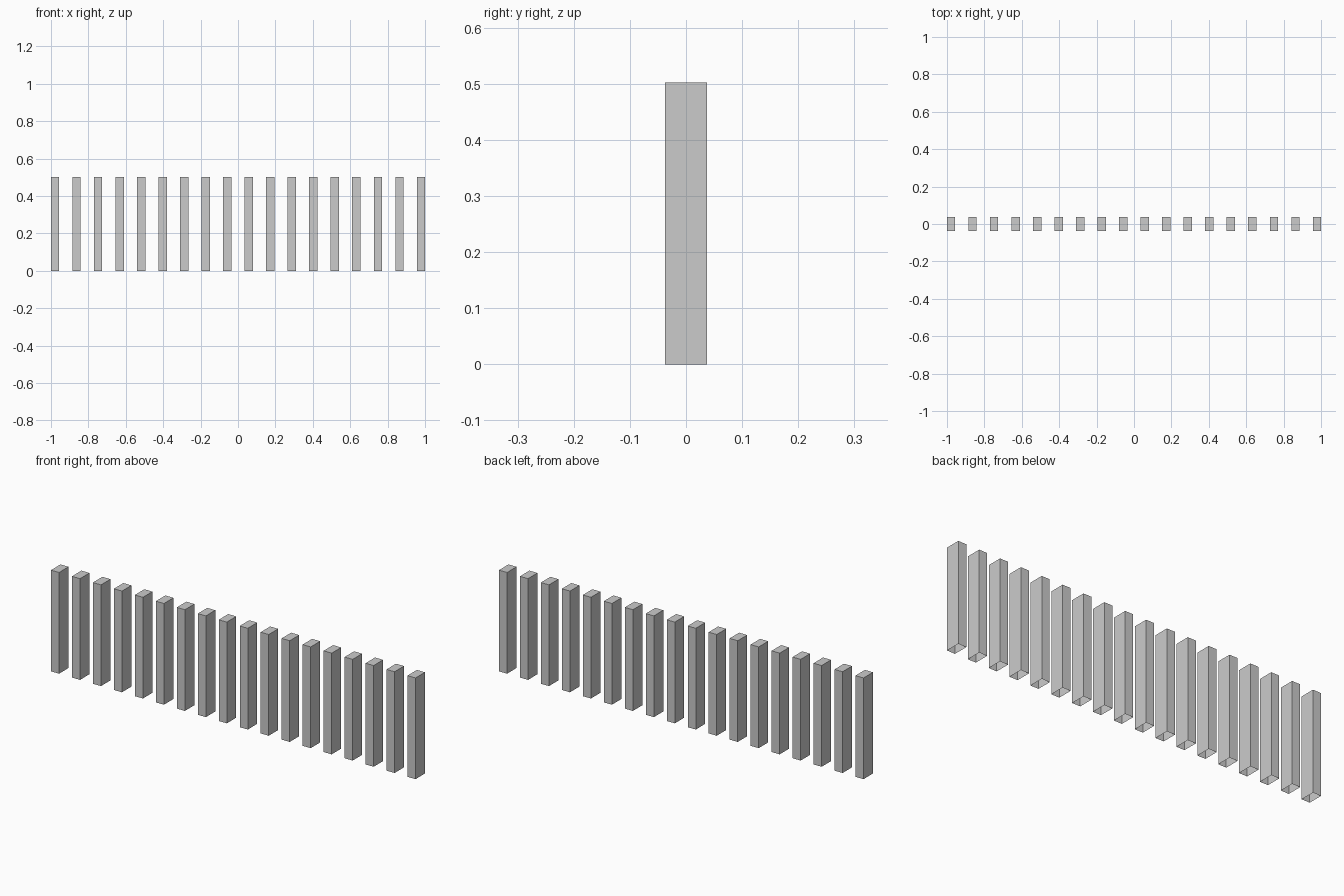
import bpy
import bmesh

if "Cube" in bpy.data.objects:
    bpy.data.objects.remove(bpy.data.objects["Cube"])

COUNT = 18
WIDTH, DEPTH, HEIGHT = 0.044, 0.074, 0.502
PITCH = (2.0 - WIDTH) / (COUNT - 1)


def slat_mesh():
    # Upright bar, closed on top and open underneath
    bm = bmesh.new()
    bmesh.ops.create_cube(bm, size=1.0)
    for v in bm.verts:
        v.co.x *= WIDTH
        v.co.y *= DEPTH
        v.co.z = (v.co.z + 0.5) * HEIGHT
    bottom = [f for f in bm.faces if f.calc_center_median().z < 0.001]
    bmesh.ops.delete(bm, geom=bottom, context='FACES_ONLY')
    mesh = bpy.data.meshes.new("slat")
    bm.to_mesh(mesh)
    bm.free()
    return mesh


# Evenly spaced row of identical slats
mesh = slat_mesh()
for i in range(COUNT):
    slat = bpy.data.objects.new(f"slat_{i + 1:02d}", mesh)
    slat.location.x = -1.0 + WIDTH / 2 + i * PITCH
    bpy.context.collection.objects.link(slat)
